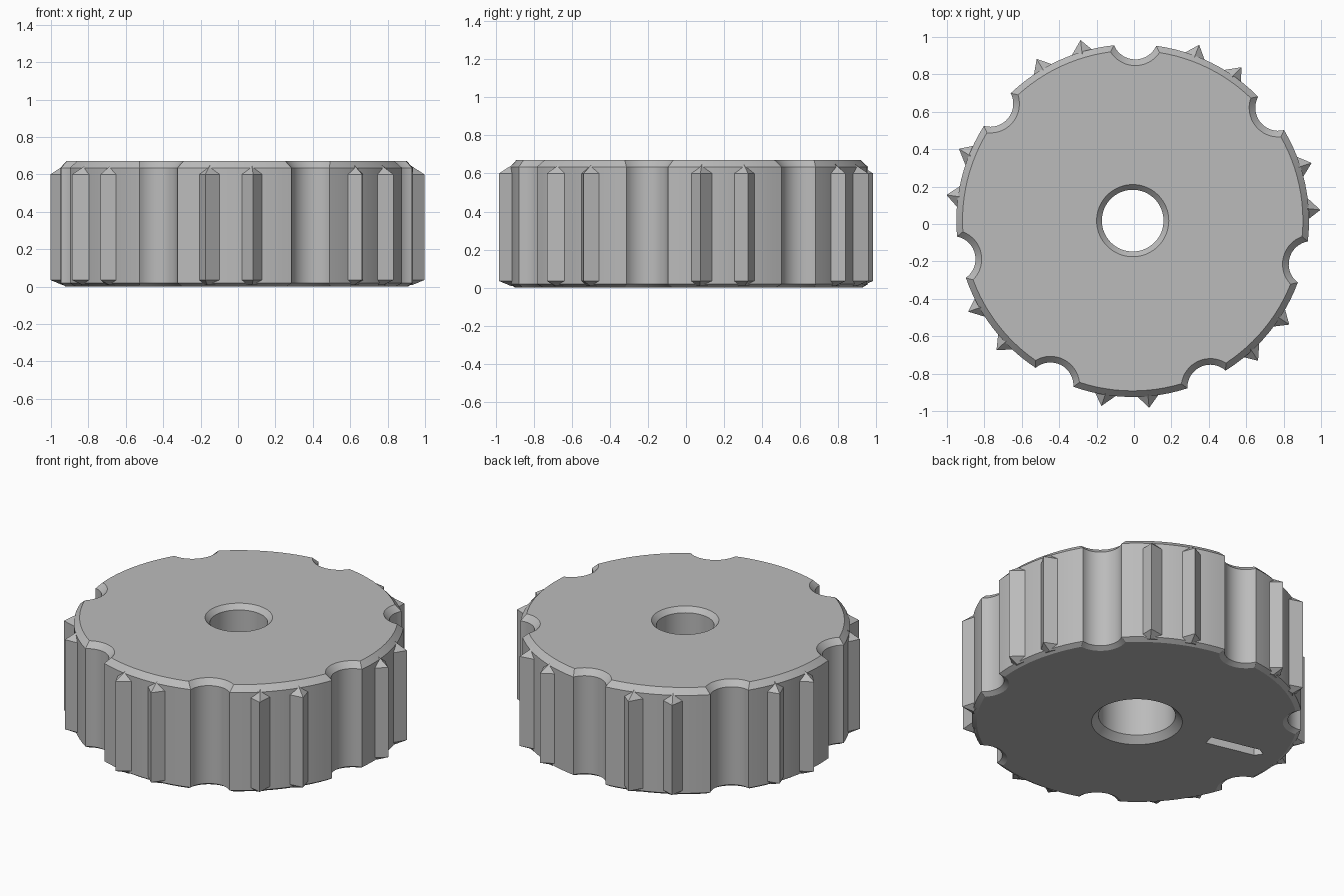
import bpy, bmesh, math
from mathutils import Vector

if "Cube" in bpy.data.objects:
    bpy.data.objects.remove(bpy.data.objects["Cube"])

CX, CY = -0.007, 0.018           # wheel axis
R, TOP = 0.943, 0.67             # rim radius and wheel height
COUNT, FIRST = 7, math.radians(89.2)
STEP = 2 * math.pi / COUNT
NOTCH_R, NOTCH_D = 0.123, 0.985  # scallop radius and its centre distance

grey = bpy.data.materials.new("grey")
grey.diffuse_color = (0.5, 0.5, 0.5, 1)
grey.use_nodes = True
grey.node_tree.nodes["Principled BSDF"].inputs["Base Color"].default_value = grey.diffuse_color


def polar(r, a, z):
    return Vector((CX + r * math.cos(a), CY + r * math.sin(a), z))


def loft(name, rings):
    """Closed solid through rings with equal point counts."""
    bm = bmesh.new()
    vs = [[bm.verts.new(p) for p in ring] for ring in rings]
    n = len(vs[0])
    for a, b in zip(vs, vs[1:]):
        for i in range(n):
            j = (i + 1) % n
            bm.faces.new((a[i], a[j], b[j], b[i]))
    bm.faces.new(vs[0][::-1])
    bm.faces.new(vs[-1])
    bmesh.ops.recalc_face_normals(bm, faces=bm.faces)
    me = bpy.data.meshes.new(name)
    bm.to_mesh(me)
    bm.free()
    me.materials.append(grey)
    ob = bpy.data.objects.new(name, me)
    bpy.context.collection.objects.link(ob)
    return ob


def scalloped(inset, z):
    """Rim outline with scallops, moved inward by inset."""
    rim, nr = R - inset, NOTCH_R + inset
    x = (rim * rim + NOTCH_D ** 2 - nr * nr) / (2 * NOTCH_D)
    half = math.acos(x / rim)
    sweep = math.atan2(rim * math.sin(half), NOTCH_D - x)
    pts = []
    for k in range(COUNT):
        a = FIRST + k * STEP
        for i in range(17):                      # scallop arc
            t = sweep * (i / 8 - 1)
            u, v = NOTCH_D - nr * math.cos(t), nr * math.sin(t)
            pts.append(polar(math.hypot(u, v), a + math.atan2(v, u), z))
        for i in range(1, 12):                   # rim arc
            pts.append(polar(rim, a + half + (STEP - 2 * half) * i / 12, z))
    return pts


def circle(r, z, n=64):
    return [polar(r, 2 * math.pi * i / n, z) for i in range(n)]


def cut(target, cutter):
    mod = target.modifiers.new("cut", "BOOLEAN")
    mod.operation, mod.solver, mod.object = "DIFFERENCE", "EXACT", cutter
    bpy.context.view_layer.objects.active = target
    bpy.ops.object.modifier_apply(modifier=mod.name)
    bpy.data.objects.remove(cutter)


# Scalloped wheel body with chamfered edges
body = loft("wheel_body", [scalloped(0.028, 0), scalloped(0, 0.018),
                           scalloped(0, TOP - 0.035), scalloped(0.033, TOP)])

# Stepped bore with chamfered mouths
cut(body, loft("bore_cutter", [circle(0.29, -0.03), circle(0.22, 0.04), circle(0.22, 0.49),
                               circle(0.165, 0.49), circle(0.165, TOP - 0.03),
                               circle(0.221, TOP + 0.03)]))

# Pointed radial slot in the underside
sa = math.radians(167)
along, side = Vector((math.cos(sa), math.sin(sa), 0)), Vector((-math.sin(sa), math.cos(sa), 0))
shape = [(0.46, -0.035), (0.77, -0.035), (0.81, 0), (0.77, 0.035), (0.46, 0.035)]
cut(body, loft("slot_cutter", [[Vector((CX, CY, z)) + along * u + side * v for u, v in shape]
                               for z in (-0.05, 0.07)]))

bpy.ops.object.select_all(action="DESELECT")
body.select_set(True)
bpy.context.view_layer.objects.active = body
bpy.ops.object.shade_smooth_by_angle(angle=math.radians(25))

# Pairs of pointed grip ridges between the scallops
for k in range(COUNT):
    mid = FIRST + (k + 0.5) * STEP - math.radians(1.1)
    for s in (-1, 1):
        a = mid + s * math.radians(6.9)
        tip = a - (math.radians(0.8) if s < 0 else 0)

        def ring(w, r_tip, z):
            return [polar(0.90, a - w, z), polar(0.935, a - w, z), polar(r_tip, tip, z),
                    polar(0.935, a + w, z), polar(0.90, a + w, z)]
        w = 0.062 / 0.935
        end = [polar(0.925 + 0.001 * i, a + 0.001 * (i - 2), 0) for i in range(5)]
        ridge = loft("grip_ridge", [ring(w * 0.45, 0.94, 0.008), ring(w, 1.005, 0.035),
                                    ring(w, 1.005, 0.60),
                                    [p + Vector((0, 0, 0.65)) for p in end]])
